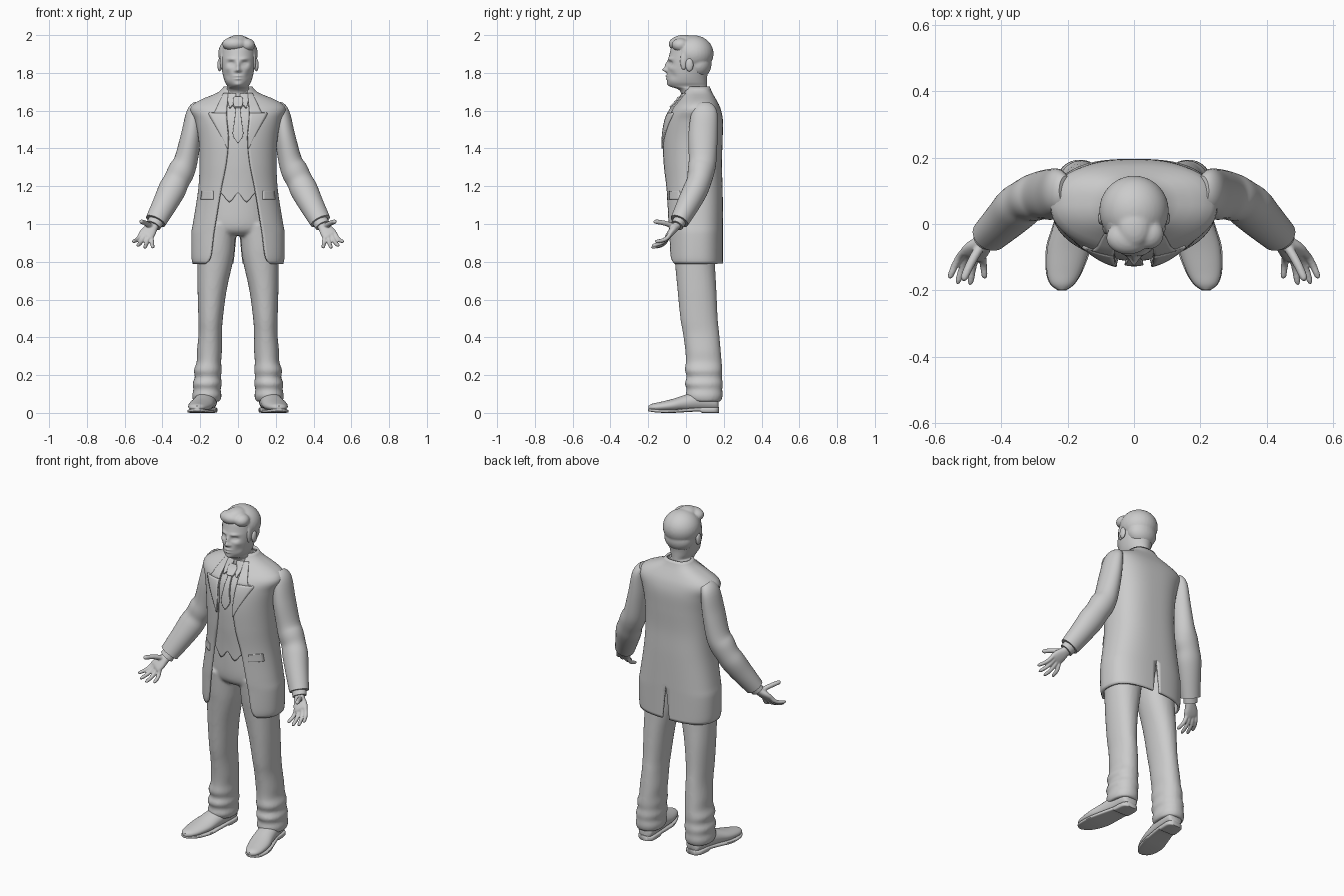
import bpy, bmesh, math
from mathutils import Vector


def resample(rows, k):
    """Catmull-Rom interpolation of tuples."""
    out, n = [], len(rows)
    for i in range(n - 1):
        a, b, c, d = (rows[max(0, min(n - 1, i + j))] for j in (-1, 0, 1, 2))
        for s in range(k):
            t = s / k
            out.append(tuple(0.5 * (2 * q + (r - p) * t + (2 * p - 5 * q + 4 * r - w) * t * t
                                    + (3 * q - p - 3 * r + w) * t ** 3)
                             for p, q, r, w in zip(a, b, c, d)))
    return out + [tuple(rows[-1])]


def finish(name, bm, mirror=False, thick=0, angle=50):
    bmesh.ops.recalc_face_normals(bm, faces=bm.faces)
    me = bpy.data.meshes.new(name)
    bm.to_mesh(me)
    bm.free()
    ob = bpy.data.objects.new(name, me)
    bpy.context.collection.objects.link(ob)
    bpy.ops.object.select_all(action='DESELECT')
    ob.select_set(True)
    bpy.context.view_layer.objects.active = ob
    bpy.ops.object.shade_smooth_by_angle(angle=math.radians(angle))
    if mirror:
        m = ob.modifiers.new("mirror", 'MIRROR')
        m.use_clip = True
    if thick:
        s = ob.modifiers.new("thickness", 'SOLIDIFY')
        s.thickness, s.offset = thick, 0
    return ob


def spow(v, e):
    return math.copysign(abs(v) ** e, v)


def add_tube(bm, rows, k=5, n=24, p=2, axis=None):
    """Loft of superellipses; rows are x, y, z, half width, half depth."""
    rows = resample(rows, k)
    pts = [Vector(r[:3]) for r in rows]
    rings = []
    for i, r in enumerate(rows):
        t = Vector(axis) if axis else (pts[min(i + 1, len(pts) - 1)] - pts[max(i - 1, 0)]).normalized()
        u = Vector((1, 0, 0))
        u = (u - t * u.dot(t)).normalized()
        v = t.cross(u)
        rings.append([bm.verts.new(pts[i] + u * r[3] * spow(math.cos(a), 2 / p) + v * r[4] * spow(math.sin(a), 2 / p))
                      for a in (2 * math.pi * j / n for j in range(n))])
    for A, B in zip(rings, rings[1:]):
        for j in range(n):
            bm.faces.new((A[j], A[(j + 1) % n], B[(j + 1) % n], B[j]))
    bm.faces.new(rings[0])
    bm.faces.new(rings[-1])


def tube(name, rows, mirror=False, **kw):
    bm = bmesh.new()
    add_tube(bm, rows, **kw)
    return finish(name, bm, mirror)


def blend(ob, voxel, smooth):
    """Fuse overlapping volumes into one soft surface."""
    r = ob.modifiers.new("fuse", 'REMESH')
    r.mode, r.voxel_size, r.use_smooth_shade = 'VOXEL', voxel, True
    s = ob.modifiers.new("soften", 'SMOOTH')
    s.iterations = smooth


# Coat profile: z, half width, front y, back y, front opening, back vent
BODY = resample([
    (.790, .234, -.100, .190, .170, .024), (.825, .240, -.105, .190, .145, .020),
    (.950, .241, -.105, .190, .128, .007), (1.00, .233, -.108, .190, .120, 0),
    (1.18, .205, -.112, .188, .090, 0), (1.32, .198, -.120, .184, .062, 0),
    (1.45, .203, -.121, .188, .050, 0), (1.55, .222, -.106, .189, .058, 0),
    (1.61, .246, -.075, .177, .060, 0), (1.65, .200, -.040, .158, .054, 0),
    (1.69, .105, -.015, .135, .050, 0), (1.725, .070, .005, .120, .040, 0)], 8)


def body(z):
    for a, b in zip(BODY, BODY[1:]):
        if z <= b[0]:
            t = max(0, (z - a[0]) / (b[0] - a[0]))
            return [p + (q - p) * t for p, q in zip(a, b)][1:]
    return list(BODY[-1][1:])


def front_y(x, z):
    rx, yf, yb = body(z)[:3]
    return (yf + yb) / 2 - (yb - yf) / 2 * math.sqrt(1 - min(.97, x / rx) ** 2)


def grid_faces(bm, g):
    for A, B in zip(g, g[1:]):
        for j in range(len(A) - 1):
            bm.faces.new((A[j], A[j + 1], B[j + 1], B[j]))


def shell(name, z0, z1, inset, is_open, hem, thick, rows=60, cols=40):
    """Half garment from the front edge round to the back seam, mirrored."""
    bm, g = bmesh.new(), []
    for i in range(rows + 1):
        z = z0 + (z1 - z0) * i / rows
        rx, yf, yb, xf, gap = body(z)
        rx, cy, ry = rx - inset, (yf + yb) / 2, (yb - yf) / 2 - inset
        a0 = math.asin(min(1, xf / rx)) if is_open else 0
        row = []
        for j in range(cols + 1):
            a = a0 + (math.pi - a0) * j / cols
            p = 2 if a < math.pi / 2 else 2.7
            x = rx * abs(math.sin(a)) ** (2 / p) if j < cols else 0
            x = max(x, gap if is_open else 0)
            y = cy - ry * spow(math.cos(a), 2 / p)
            row.append(bm.verts.new((x, y, z + hem(x, y) * max(0, 1 - (z - z0) / .12))))
        g.append(row)
    grid_faces(bm, g)
    return finish(name, bm, True, thick)


def strip(name, rows, off, thick, k=4, cols=6):
    """Flat cloth lying on the chest; rows are z, inner x, outer x."""
    bm, g = bmesh.new(), []
    for z, a, b in resample(rows, k):
        xs = [a + (b - a) * j / cols for j in range(cols + 1)]
        g.append([bm.verts.new((x, front_y(x, z) - off, z)) for x in xs])
    grid_faces(bm, g)
    return finish(name, bm, True, thick)


# Coat, waistcoat and neckwear
shell("coat", .79, 1.725, 0, True, lambda x, y: 0, .012)
shell("waistcoat", 1.15, 1.70, .014, False,
      lambda x, y: .02 - .055 * math.exp(-((x - .045) / .03) ** 2) if y < 0 else 0, .008)
strip("lapel", [(1.40, .052, .056), (1.46, .052, .085), (1.53, .057, .125), (1.585, .06, .155),
                (1.59, .06, .125), (1.64, .056, .10), (1.69, .052, .075)], .009, .009)
strip("necktie", [(1.43, 0, .003), (1.47, 0, .027), (1.53, 0, .021), (1.60, 0, .013), (1.63, 0, .012)], 0, .012)
strip("tie_knot", [(1.615, 0, .016), (1.63, 0, .024), (1.655, 0, .026), (1.67, 0, .018)], .008, .018)
strip("shirt_collar_wing", [(1.615, .04, .046), (1.64, .02, .052), (1.67, .012, .06), (1.69, .01, .06)], .006, .008)
tube("shirt_collar", [(0, .045, 1.62, .08, .075), (0, .045, 1.67, .072, .072), (0, .045, 1.715, .068, .068)],
     axis=(0, 0, 1))
strip("pocket_flap", [(1.13, .13, .195), (1.16, .13, .19), (1.175, .13, .188)], .007, .01)

# Sleeves and cuffs
tube("sleeve", [(.205, .10, 1.628, .028, .045), (.230, .098, 1.59, .042, .068), (.248, .090, 1.47, .054, .077),
                (.275, .088, 1.34, .062, .073), (.300, .080, 1.28, .071, .071), (.325, .070, 1.23, .069, .065),
                (.350, .050, 1.18, .073, .066), (.385, .015, 1.11, .066, .061), (.436, -.035, 1.015, .056, .050)],
     True, n=32)
tube("shirt_cuff", [(.425, -.025, 1.03, .042, .036), (.448, -.048, .992, .041, .034)], True)

# Hands: palm, four curled fingers, thumb
hand = bmesh.new()
add_tube(hand, [(.435, -.035, 1.01, .026, .021), (.452, -.055, .985, .030, .021), (.472, -.075, .96, .040, .019),
                (.487, -.092, .94, .041, .015), (.493, -.099, .933, .032, .008)], p=2.4)


def finger(a, b, r, bend):
    a, b = Vector(a), Vector(b)
    rows = [(*(a.lerp(b, t) + Vector(bend) * 4 * t * (1 - t)), r * w, r * w)
            for t, w in ((0, 1.1), (.3, 1), (.6, .95), (.88, .85), (.97, .55), (1, .15))]
    add_tube(hand, rows, k=3, n=12)


tips = [(.557, -.166, .908), (.533, -.182, .886), (.494, -.185, .876), (.450, -.166, .878)]
for k, tip in zip((.031, .011, -.010, -.030), tips):
    finger((.484 + .84 * k, -.089 + .23 * k, .944 + .28 * k), tip, .0115, (0, .012, -.012))
finger((.458, -.060, .985), (.516, -.172, 1.013), .014, (.004, 0, .006))
blend(finish("hand", hand, True), .0045, 3)

# Trousers: hips and both legs fused
trousers = bmesh.new()
add_tube(trousers, [(0, .04, 1.3, .165, .115), (0, .04, 1.1, .18, .125), (0, .04, .98, .185, .12),
                    (0, .045, .94, .14, .09)], axis=(0, 0, 1), n=40)
for s in (1, -1):
    add_tube(trousers, [(s * x, y, z, a, b) for x, y, z, a, b in (
        (.105, .042, 1.0, .095, .115), (.117, .043, .88, .100, .110), (.121, .047, .80, .094, .106),
        (.137, .058, .65, .077, .103), (.145, .069, .50, .065, .099), (.147, .080, .42, .062, .096),
        (.151, .090, .33, .066, .094), (.154, .094, .27, .065, .095), (.160, .093, .225, .074, .099),
        (.159, .097, .19, .069, .093), (.163, .094, .155, .078, .101), (.164, .098, .125, .072, .094),
        (.165, .096, .09, .078, .098), (.166, .10, .06, .070, .085))], axis=(0, 0, 1), n=32, p=2.15)
blend(finish("trousers", trousers), .009, 4)

# Shoes with heeled soles
tube("shoe", [(.160, .172, .045, .030, .030), (.161, .155, .058, .048, .048), (.168, .08, .064, .056, .056),
              (.182, .0, .052, .060, .045), (.197, -.07, .040, .064, .034), (.210, -.14, .032, .053, .025),
              (.216, -.180, .029, .036, .019), (.217, -.199, .027, .012, .010)], True, axis=(0, -1, 0))
tube("shoe_sole", [(.160, .176, .015, .026, .015), (.161, .155, .015, .050, .015), (.165, .09, .015, .054, .015),
                   (.167, .07, .018, .054, .011), (.182, .0, .014, .062, .010), (.197, -.07, .009, .068, .009),
                   (.210, -.14, .010, .056, .009), (.216, -.180, .013, .038, .008), (.217, -.2, .015, .013, .006)],
     True, axis=(0, -1, 0), p=5)

# Head and neck, with modelled face
head = tube("head", [(0, (f + b) / 2, z, w, (b - f) / 2) for z, w, f, b in (
    (1.60, .060, -.010, .11), (1.68, .060, -.022, .11), (1.712, .060, -.040, .11), (1.728, .056, -.082, .11),
    (1.75, .068, -.098, .11), (1.78, .078, -.101, .112), (1.82, .086, -.099, .12), (1.86, .091, -.096, .13),
    (1.90, .092, -.087, .132), (1.94, .088, -.075, .125), (1.97, .068, -.045, .105), (1.985, .02, .01, .06))],
    axis=(0, 0, 1), k=8, n=96)
FEATURES = [  # x, z, radius x, radius z, push in y
    (.036, 1.850, .018, .012, .017), (.034, 1.874, .022, .008, -.007), (.036, 1.849, .011, .006, -.007),
    (0, 1.816, .011, .011, -.024), (0, 1.840, .009, .020, -.014), (.014, 1.811, .007, .007, -.007),
    (0, 1.783, .020, .005, -.008), (0, 1.768, .017, .005, -.007), (0, 1.738, .022, .012, -.007),
    (.055, 1.785, .015, .020, .007), (.055, 1.822, .016, .012, -.004)]
for v in head.data.vertices:
    if v.co.y < 0:
        v.co.y += sum(d * math.exp(-((abs(v.co.x) - x) / rx) ** 2 - ((v.co.z - z) / rz) ** 2)
                      for x, z, rx, rz, d in FEATURES)


def add_ball(bm, c, r):
    vs = bmesh.ops.create_uvsphere(bm, u_segments=32, v_segments=20, radius=1)["verts"]
    for v in vs:
        v.co = Vector([c[i] + v.co[i] * r[i] for i in range(3)])


# Hair: crown, nape, side-swept fringe and sideburns
hair = bmesh.new()
add_ball(hair, (0, .040, 1.902), (.105, .106, .097))
add_ball(hair, (0, .065, 1.845), (.088, .070, .075))
add_ball(hair, (-.018, -.042, 1.953), (.066, .050, .038))
add_ball(hair, (.045, -.030, 1.948), (.045, .046, .036))
add_ball(hair, (0, -.01, 1.972), (.05, .06, .030))
for s in (1, -1):
    add_ball(hair, (s * .082, -.012, 1.862), (.014, .020, .05))
blend(finish("hair", hair), .006, 5)

# Ears
ear = bmesh.new()
add_ball(ear, (.097, .018, 1.842), (.012, .021, .034))
finish("ear", ear, True)
